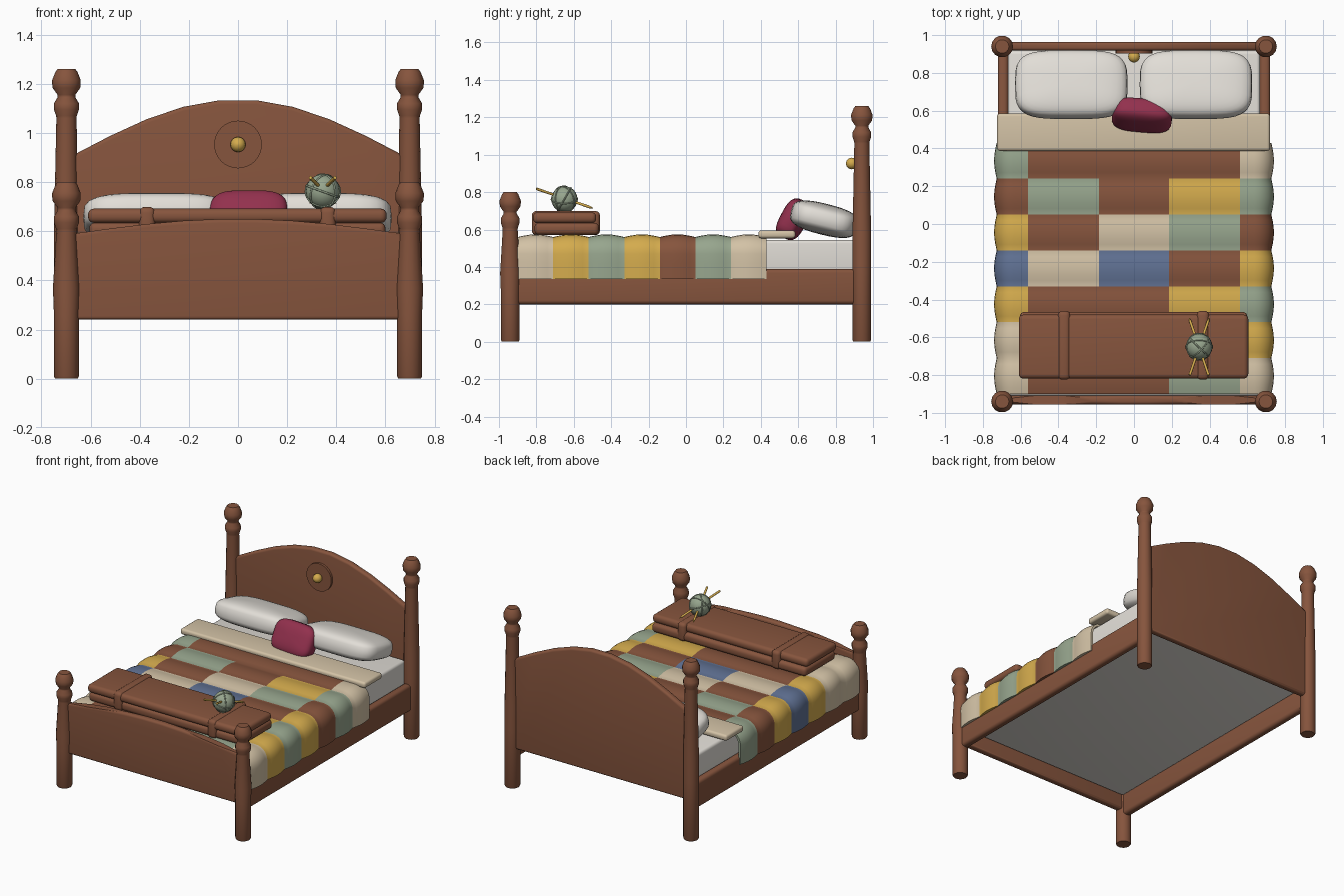
import bpy, bmesh, math
from mathutils import Vector, Matrix

if "Cube" in bpy.data.objects:
    bpy.data.objects.remove(bpy.data.objects["Cube"])


def colour(name, rgb):
    m = bpy.data.materials.new(name)
    m.diffuse_color = (*rgb, 1)
    m.use_nodes = True
    m.node_tree.nodes["Principled BSDF"].inputs["Base Color"].default_value = m.diffuse_color
    return m


WOOD = colour("brown", (0.24, 0.09, 0.047))
CREAM = colour("beige", (0.65, 0.54, 0.38))
WHITE = colour("off_white", (0.76, 0.73, 0.68))
GREEN = colour("sage_green", (0.31, 0.38, 0.27))
GOLD = colour("gold_yellow", (0.66, 0.41, 0.075))
BLUE = colour("dusty_blue", (0.12, 0.17, 0.30))
RED = colour("wine_red", (0.29, 0.03, 0.075))


def finish(name, bm, mats, angle=40):
    bmesh.ops.recalc_face_normals(bm, faces=bm.faces)
    me = bpy.data.meshes.new(name)
    bm.to_mesh(me)
    bm.free()
    ob = bpy.data.objects.new(name, me)
    bpy.context.collection.objects.link(ob)
    for m in (mats if isinstance(mats, list) else [mats]):
        me.materials.append(m)
    bpy.ops.object.select_all(action='DESELECT')
    ob.select_set(True)
    bpy.context.view_layer.objects.active = ob
    bpy.ops.object.shade_smooth_by_angle(angle=math.radians(angle))
    return ob


def box(name, x, y, z, mat, bevel=0.01):
    """Rounded box from (min, max) ranges."""
    bm = bmesh.new()
    bmesh.ops.create_cube(bm, size=1)
    for v in bm.verts:
        v.co = [(a + b) / 2 + c * (b - a) for (a, b), c in zip((x, y, z), v.co)]
    bmesh.ops.bevel(bm, geom=bm.edges[:], offset=bevel, segments=4,
                    profile=0.5, affect='EDGES')
    return finish(name, bm, mat, 50)


def lathe(name, profile, loc, mat, sides=16, rot=Matrix()):
    """Turned solid from (radius, height) pairs."""
    bm = bmesh.new()
    rings = [[bm.verts.new((r * math.cos(2 * math.pi * i / sides),
                            r * math.sin(2 * math.pi * i / sides), z))
              for i in range(sides)] for r, z in profile]
    for a, b in zip(rings, rings[1:]):
        for i in range(sides):
            j = (i + 1) % sides
            bm.faces.new((a[i], a[j], b[j], b[i]))
    bm.faces.new(rings[0])
    bm.faces.new(rings[-1])
    bm.transform(Matrix.Translation(loc) @ rot)
    return finish(name, bm, mat, 35)


def arched_board(name, half, y, low, shoulder, peak):
    """Board with a cosine-shaped top edge in nine straight runs and soft rims."""
    bm = bmesh.new()
    n = 9
    pts = [(-half, low), (half, low)]
    for i in range(n + 1):
        t = 1 - 2 * i / n
        k = math.cos(math.pi / 2 * t) / math.cos(math.pi / 2 / n)
        pts.append((half * t, shoulder + (peak - shoulder) * k))
    face = bm.faces.new([bm.verts.new((x, y[0], z)) for x, z in pts])
    ext = bmesh.ops.extrude_face_region(bm, geom=[face])
    for v in ext['geom']:
        if isinstance(v, bmesh.types.BMVert):
            v.co.y = y[1]
    rims = [e for e in bm.edges if abs(e.verts[0].co.y - e.verts[1].co.y) < 1e-6]
    bmesh.ops.bevel(bm, geom=rims, offset=0.016, segments=4, profile=0.5, affect='EDGES')
    return finish(name, bm, WOOD, 40)


def cushion(name, loc, half, rot, mat, p=0.5):
    """Stuffed cushion: squarish outline, full rounded edge."""
    bm = bmesh.new()
    bmesh.ops.create_uvsphere(bm, u_segments=36, v_segments=18, radius=1)
    sgn = lambda c, e: math.copysign(abs(c) ** e, c)
    for v in bm.verts:
        d = math.hypot(v.co.x, v.co.y)
        c, s = (v.co.x / d, v.co.y / d) if d > 1e-6 else (0, 0)
        r = d ** 0.8
        v.co = (half[0] * r * sgn(c, p), half[1] * r * sgn(s, p), half[2] * sgn(v.co.z, 0.55))
    bm.transform(Matrix.Translation(loc) @ rot)
    return finish(name, bm, mat, 180)


def rod(name, a, b, r, mat):
    a, b = Vector(a), Vector(b)
    q = (b - a).to_track_quat('Z', 'Y').to_matrix().to_4x4()
    return lathe(name, [(r * .3, 0), (r, .02), (r, (b - a).length)], a, mat, 14, q)


# Turned corner posts: plain shaft, then ring, neck and knob measured down from the top
FINIAL = [(0.041, -0.20), (0.042, -0.19), (0.051, -0.165), (0.051, -0.14), (0.036, -0.115),
          (0.036, -0.105), (0.056, -0.077), (0.058, -0.06), (0.058, -0.045),
          (0.045, -0.012), (0.036, 0)]
for label, y, h, belly in (("head", 0.94, 1.26, 0.051), ("foot", -0.94, 0.80, 0.055)):
    shaft = [(0.046, 0), (0.051, 0.01), (0.051, 0.33 * h), (belly, 0.46 * h)]
    for side, x in (("left", -0.698), ("right", 0.698)):
        lathe(f"{label}_post_{side}", shaft + [(r, h + d) for r, d in FINIAL],
              (x, y, 0), WOOD, 14)

# Boards and side rails
arched_board("headboard", 0.67, (0.918, 0.964), 0.275, 0.91, 1.133)
arched_board("footboard", 0.67, (-0.956, -0.908), 0.24, 0.59, 0.65)
for side, s in (("left", -1), ("right", 1)):
    box(f"side_rail_{side}", sorted((s * 0.665, s * 0.721)), (-0.935, 0.935), (0.2, 0.39),
        WOOD, 0.022)

# Headboard medallion with knob
turn = Matrix.Rotation(math.pi / 2, 4, 'X')
lathe("medallion", [(0.097, 0), (0.097, 0.018)], (0, 0.92, 0.953), WOOD, 32, turn)
ball = [(max(0.001, 0.031 * math.sin(math.pi * i / 8)), -0.031 * math.cos(math.pi * i / 8))
        for i in range(9)]
lathe("medallion_knob", ball, (0, 0.886, 0.953), GOLD, 16, turn)

# Mattress
box("mattress", (-0.668, 0.668), (-0.91, 0.918), (0.338, 0.545), WHITE, 0.02)

# Patchwork quilt: padded sheet draped over both sides, rows run from head to foot
PAL = [WOOD, CREAM, GREEN, GOLD, BLUE]
PATCHES = ["GWWWC", "WGWYG", "YWCGW", "BCBWY", "YWWYG", "CWWWY", "CWWGC"]


def quilt():
    bm = bmesh.new()
    # right half of the draped section: x, z, outward normal
    half = [(x, 0.560, 0, 1) for x in (0.0, 0.0925, 0.185, 0.31, 0.435, 0.56, 0.60)]
    for i in range(0, 7):
        a = math.pi / 2 * (1 - i / 6)
        half.append((0.637 + 0.09 * math.cos(a), 0.470 + 0.09 * math.sin(a),
                     math.cos(a), math.sin(a)))
    half += [(0.727, z, 1, 0) for z in (0.42, 0.375, 0.335)]
    path = [(-x, z, -nx, nz) for x, z, nx, nz in half[:0:-1]] + half
    steps, y0, pitch = 6, 0.43, 0.19
    rows = []
    for k in range(7 * steps + 1):
        puff = 0.014 * math.sin(math.pi * (k % steps) / steps)
        y = y0 - k * pitch / steps
        rows.append([(bm.verts.new((x + nx * puff, y, z + nz * puff)),
                      bm.verts.new((x - nx * 0.016, y, z - nz * 0.016)))
                     for x, z, nx, nz in path])
    code = "WCGYB"

    def add(verts, k, x):
        f = bm.faces.new(verts)
        col = sum(x > c for c in (-0.56, -0.185, 0.185, 0.56))
        f.material_index = code.index(PATCHES[min(k // steps, 6)][col])

    n = len(path)
    for k in range(len(rows) - 1):
        a, b = rows[k], rows[k + 1]
        for i in range(n - 1):
            x = (path[i][0] + path[i + 1][0]) / 2
            for s in (0, 1):
                add((a[i][s], a[i + 1][s], b[i + 1][s], b[i][s]), k, x)
        for i in (0, n - 1):
            add((a[i][0], a[i][1], b[i][1], b[i][0]), k, path[i][0])
    for k in (0, len(rows) - 1):
        r = rows[k]
        for i in range(n - 1):
            add((r[i][0], r[i + 1][0], r[i + 1][1], r[i][1]), k,
                (path[i][0] + path[i + 1][0]) / 2)
    finish("patchwork_quilt", bm, PAL, 60)


quilt()

# Folded-back sheet band
box("folded_sheet", (-0.725, 0.72), (0.387, 0.585), (0.553, 0.595), CREAM, 0.016)

# Pillows and accent cushion
for side, x in (("left", -0.332), ("right", 0.328)):
    cushion(f"pillow_{side}", (x, 0.738, 0.655), (0.298, 0.182, 0.083),
            Matrix.Rotation(math.radians(-14), 4, 'X'), WHITE, 0.52)
cushion("accent_cushion", (0.043, 0.575, 0.655), (0.16, 0.112, 0.068),
        Matrix.Rotation(math.radians(-5), 4, 'Z') @ Matrix.Rotation(math.radians(62), 4, 'X'),
        RED, 0.55)

# Folded throw bundle with straps
box("throw_lower", (-0.605, 0.6), (-0.810, -0.466), (0.572, 0.636), WOOD, 0.024)
box("throw_upper", (-0.61, 0.605), (-0.818, -0.480), (0.634, 0.692), WOOD, 0.024)
for side, x in (("left", -0.37), ("right", 0.365)):
    box(f"strap_{side}", (x - 0.033, x + 0.033), (-0.824, -0.460), (0.57, 0.699), WOOD, 0.024)

# Yarn ball with wound strands
C = Vector((0.345, -0.65, 0.762))
bm = bmesh.new()
bmesh.ops.create_uvsphere(bm, u_segments=20, v_segments=12, radius=0.07)
bm.transform(Matrix.Translation(C))
finish("yarn_ball", bm, GREEN, 180)
for i, (ax, ay) in enumerate(((10, 0.3), (60, 0), (110, 0.6), (80, 1.3))):
    bpy.ops.mesh.primitive_torus_add(location=C, rotation=(math.radians(ax), ay, ay * 1.7),
                                     major_radius=0.07, minor_radius=0.004,
                                     major_segments=28, minor_segments=8)
    ob = bpy.context.object
    ob.name = f"yarn_strand_{i + 1}"
    ob.data.materials.append(GREEN)
    bpy.ops.object.shade_smooth()

# Crossed knitting needles
rod("needle_1", (0.292, -0.498, 0.714), (0.395, -0.80, 0.818), 0.007, GOLD)
rod("needle_2", (0.398, -0.498, 0.714), (0.295, -0.80, 0.818), 0.007, GOLD)
